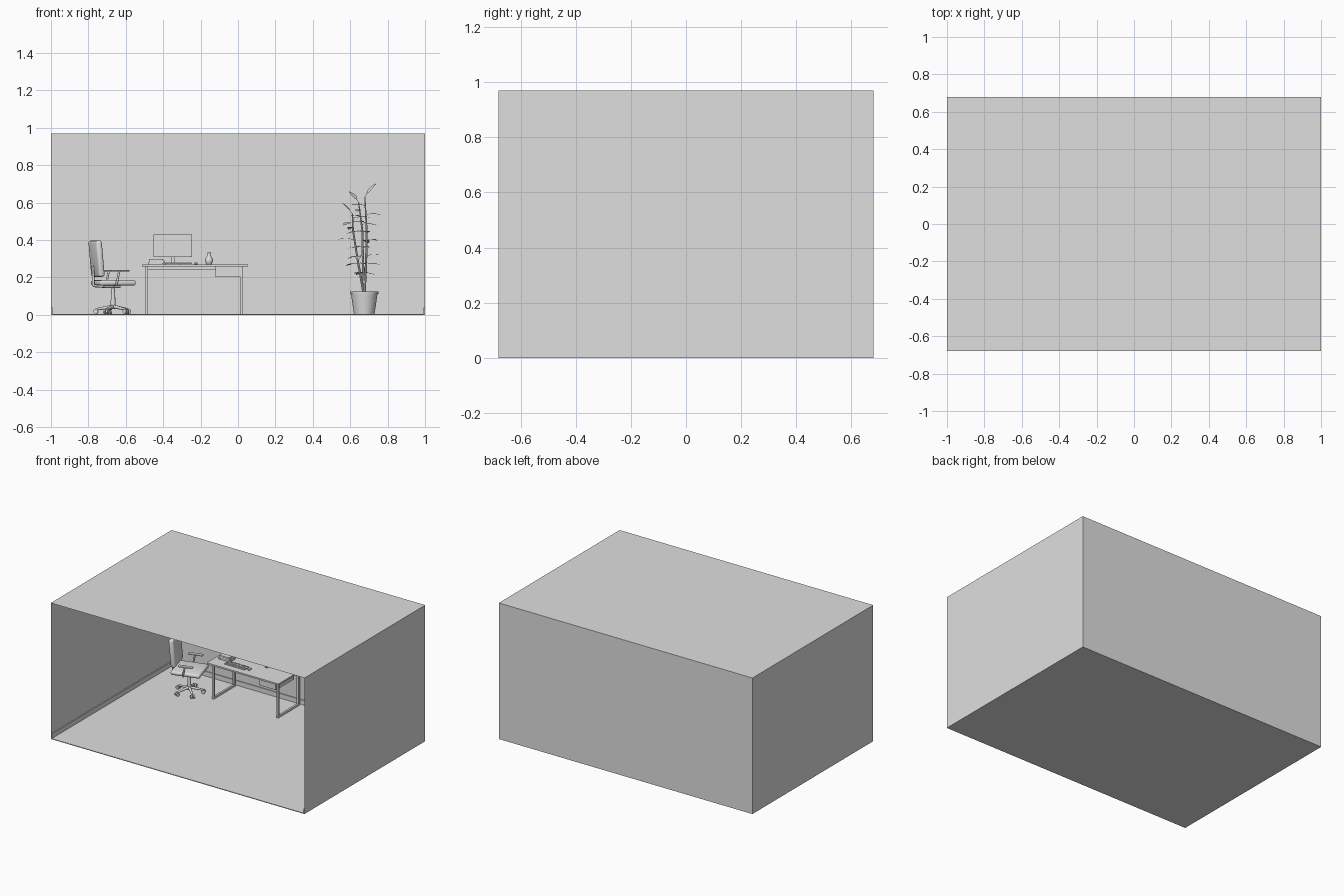
import bpy, bmesh, math, random
from mathutils import Matrix, Vector

if "Cube" in bpy.data.objects:
    bpy.data.objects.remove(bpy.data.objects["Cube"])

random.seed(4)
grey = bpy.data.materials.new("light_grey")
grey.diffuse_color = (0.74, 0.74, 0.74, 1)
grey.use_nodes = True
grey.node_tree.nodes["Principled BSDF"].inputs["Base Color"].default_value = grey.diffuse_color


def finish(name, bm, smooth=False):
    me = bpy.data.meshes.new(name)
    bm.to_mesh(me)
    bm.free()
    me.materials.append(grey)
    ob = bpy.data.objects.new(name, me)
    bpy.context.collection.objects.link(ob)
    if smooth:
        bpy.ops.object.select_all(action='DESELECT')
        ob.select_set(True)
        bpy.context.view_layer.objects.active = ob
        bpy.ops.object.shade_smooth_by_angle(angle=math.radians(40))
    return ob


def box(name, centre, size, bevel=0, tilt=0):
    bm = bmesh.new()
    bmesh.ops.create_cube(bm, size=1)
    bmesh.ops.scale(bm, vec=size, verts=bm.verts)
    if bevel:
        bmesh.ops.bevel(bm, geom=bm.edges[:], offset=bevel, segments=3,
                        profile=0.5, affect='EDGES')
    bm.transform(Matrix.Translation(centre) @ Matrix.Rotation(tilt, 4, 'Y'))
    return finish(name, bm, bevel > 0)


def rods(name, points, radii, sides=10):
    """Chain of tapered cylinders through the points."""
    bm = bmesh.new()
    for i in range(len(points) - 1):
        a, b = Vector(points[i]), Vector(points[i + 1])
        turn = (b - a).to_track_quat('Z', 'Y').to_matrix().to_4x4()
        bmesh.ops.create_cone(bm, cap_ends=True, segments=sides,
                              radius1=radii[i], radius2=radii[i + 1],
                              depth=(b - a).length,
                              matrix=Matrix.Translation((a + b) / 2) @ turn)
    return finish(name, bm, True)


def lathe(name, profile, centre, steps=28):
    bm = bmesh.new()
    vs = [bm.verts.new((r, 0, z)) for r, z in profile]
    es = [bm.edges.new(p) for p in zip(vs, vs[1:])]
    bmesh.ops.spin(bm, geom=vs + es, axis=(0, 0, 1), cent=(0, 0, 0),
                   angle=math.tau, steps=steps)
    bmesh.ops.remove_doubles(bm, verts=bm.verts, dist=1e-5)
    bmesh.ops.recalc_face_normals(bm, faces=bm.faces)
    bm.transform(Matrix.Translation(centre))
    return finish(name, bm, True)


# Room: thin shell open at the front, floor slab, skirting
W, D, H = 1.0, 0.68, 0.97
bm = bmesh.new()
bmesh.ops.create_cube(bm, size=1)
bmesh.ops.scale(bm, vec=(2 * W, 2 * D, H), verts=bm.verts)
bmesh.ops.translate(bm, vec=(0, 0, H / 2), verts=bm.verts)
bm.normal_update()
bmesh.ops.delete(bm, geom=[f for f in bm.faces if f.normal.y < -.5 or f.normal.z < -.5],
                 context='FACES_ONLY')
finish("walls_and_ceiling", bm)
box("floor", (0, 0, .0025), (2 * W, 2 * D, .005))
box("skirting_back", (0, D - .004, .021), (2 * W - .004, .006, .034))
for side, s in (("left", -1), ("right", 1)):
    box("skirting_" + side, (s * (W - .004), 0, .021), (.006, 2 * D - .002, .034))

# Desk with two closed leg frames and a drawer
box("desk_top", (-.23, .525, .264), (.565, .29, .011))
for side, x in (("left", -.487), ("right", .02)):
    for end, y in (("front", .42), ("back", .65)):
        box(f"desk_leg_{side}_{end}", (x, y, .132), (.014, .014, .254))
    for level, z in (("foot", .012), ("upper", .25)):
        box(f"desk_{level}_bar_{side}", (x, .535, z), (.014, .23, .014))
box("desk_rail", (-.233, .65, .25), (.5, .012, .014))
box("drawer_unit", (-.053, .51, .23), (.132, .2, .054))
box("drawer_front", (-.053, .408, .23), (.128, .005, .048))

# Desk items
TOP = .2695
box("monitor", (-.348, .58, .37), (.205, .01, .12))
box("monitor_screen", (-.348, .573, .371), (.196, .004, .11))
box("monitor_stand", (-.348, .59, .3), (.016, .008, .06))
box("monitor_base", (-.348, .585, TOP + .002), (.08, .06, .004))
box("keyboard", (-.325, .45, TOP + .004), (.16, .05, .006))
for r in range(4):
    for c in range(12):
        box("key", (-.325 + (c - 5.5) * .0128, .45 + (r - 1.5) * .0115, TOP + .0075),
            (.010, .009, .003))
box("mouse", (-.225, .45, TOP + .005), (.018, .028, .01), .004)
for i, (w, dx) in enumerate(((.09, 0), (.083, .003), (.076, -.002))):
    box("book", (-.437 + dx, .5, TOP + .005 + i * .01), (w, .06, .0095))
lathe("vase", [(0, 0), (.013, 0), (.019, .01), (.021, .02), (.018, .033), (.010, .046),
               (.007, .056), (.010, .064), (.008, .064), (.005, .056), (0, .05)],
      (-.155, .55, TOP))

# Office chair, built facing +x then turned toward the desk
chair = [
    box("seat", (.002, 0, .171), (.2, .19, .028), .011),
    box("seat_mount", (-.01, 0, .15), (.09, .06, .012), .003),
    box("backrest", (-.092, 0, .3), (.034, .165, .195), .013, -.09),
    rods("back_support", [(-.03, 0, .15), (-.11, 0, .155), (-.112, 0, .26)], [.007] * 3),
    rods("chair_column", [(0, 0, .03), (0, 0, .09), (0, 0, .15)], [.014, .012, .008], 14),
]
for s in (-1, 1):
    chair.append(box("armrest", (.01, s * .102, .235), (.1, .026, .009), .004))
    chair.append(rods("armrest_post", [(-.01, s * .06, .156), (-.01, s * .102, .163),
                                       (.005, s * .102, .232)], [.006] * 3))
for k in range(5):
    a = math.tau * k / 5 + .25
    u, v = Vector((math.cos(a), math.sin(a), 0)), Vector((-math.sin(a), math.cos(a), 0))
    chair.append(rods("base_spoke", [Vector((0, 0, .045)), u * .092 + Vector((0, 0, .029))],
                      [.010, .006]))
    for s in (-1, 1):
        c = u * .092 + v * s * .008 + Vector((0, 0, .018))
        chair.append(rods("caster", [c - v * .005, c + v * .005], [.0125] * 2, 14))
place = Matrix.Translation((-.668, .405, 0)) @ Matrix.Rotation(math.radians(16), 4, 'Z')
for ob in chair:
    ob.matrix_basis = place @ ob.matrix_basis

# Plant pot with soil
PX, PY = .675, .45
lathe("plant_pot", [(0, .005), (.055, .005), (.071, .112), (.075, .112), (.076, .124),
                    (.069, .124), (.066, .105), (0, .105)], (PX, PY, 0), 32)


def leaf(bm, base, azimuth, pitch, length):
    """Oval leaf on a short stalk, gently folded along the midrib."""
    m = (Matrix.Translation(base) @ Matrix.Rotation(azimuth, 4, 'Z')
         @ Matrix.Rotation(-pitch, 4, 'Y'))
    stalk, n, rows = .02, 8, []
    for i in range(n + 1):
        t = i / n
        w = .24 * length * math.sin(math.pi * t ** .85) + .0008
        x, z = stalk + t * length, -.012 * t * t
        rows.append([bm.verts.new(m @ Vector((x, s * w, z + .12 * w * abs(s))))
                     for s in (-1, 0, 1)])
    for p, q in zip(rows, rows[1:]):
        for j in (0, 1):
            bm.faces.new((p[j], q[j], q[j + 1], p[j + 1]))
    bmesh.ops.create_cone(bm, cap_ends=True, segments=5, radius1=.0015, radius2=.0012,
                          depth=stalk, matrix=m @ Matrix.Translation((stalk / 2, 0, 0))
                          @ Matrix.Rotation(math.pi / 2, 4, 'Y'))


# Plant stems with leaves spiralling up each one
stems = [
    [(PX, PY, .1), (.642, PY - .02, .28), (.615, PY - .03, .45), (.612, PY - .03, .54)],
    [(PX, PY, .1), (.685, PY + .01, .28), (.688, PY + .02, .45), (.678, PY + .02, .63)],
    [(PX, PY, .1), (.668, PY + .03, .28), (.665, PY + .05, .45), (.645, PY + .05, .6)],
]
for k, pts in enumerate(stems):
    pts = [Vector(p) for p in pts]
    rods("plant_stem", pts, [.007, .006, .005, .003], 8)
    bm = bmesh.new()
    count = 10
    for i in range(count):
        t = .7 + 2.3 * i / (count - 1)
        j = min(int(t), 2)
        base = pts[j].lerp(pts[j + 1], t - j)
        pitch = random.uniform(-.1, .2) + (.75 if i == count - 1 else 0)
        last = i == count - 1
        az = (2.9, .5, 2.4)[k] if last else 2.4 * i + 2.1 * k
        leaf(bm, base, az, pitch, random.uniform(.065, .085))
    finish("plant_leaves", bm, True)
